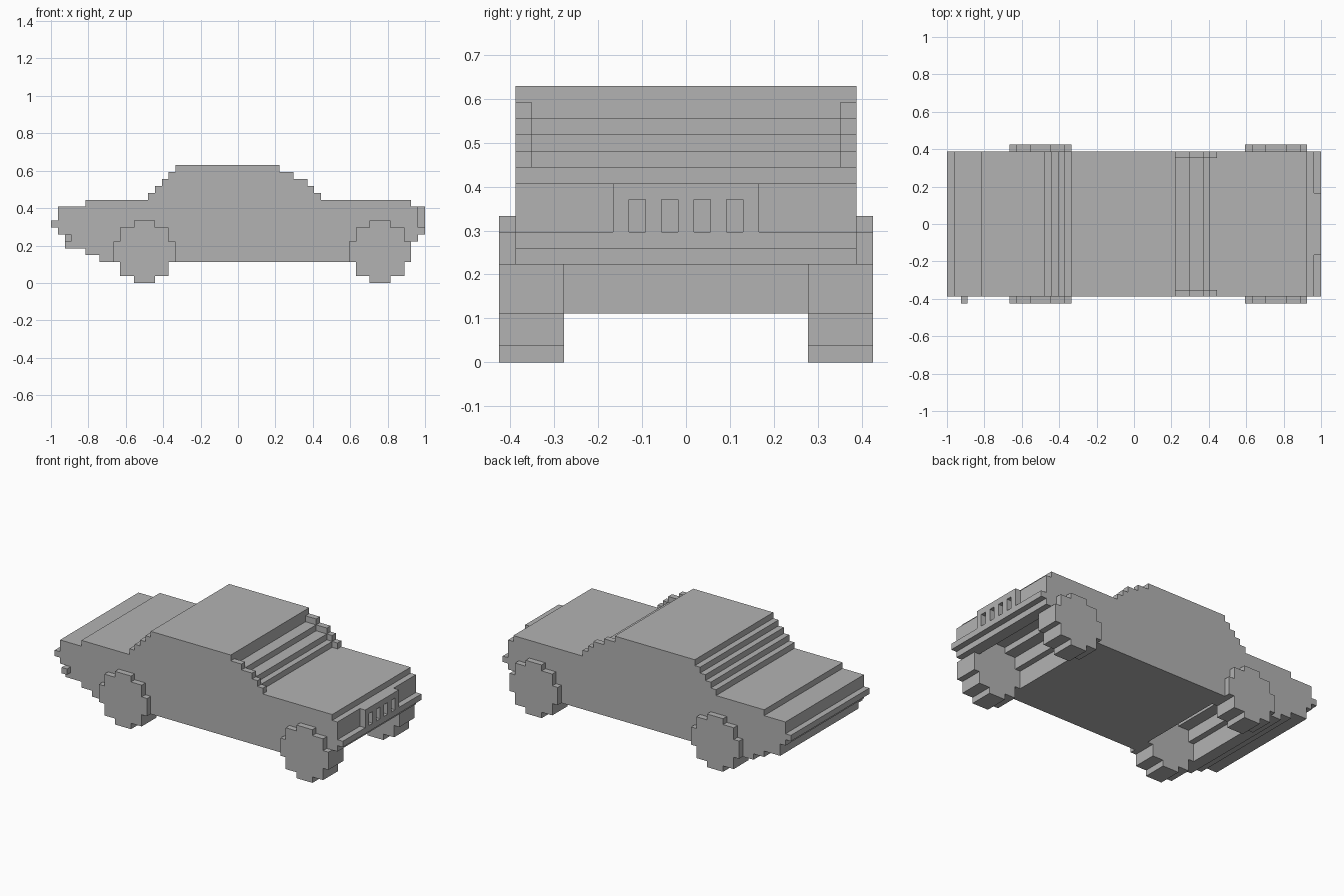
import bpy
import bmesh
from mathutils import Matrix, Vector

U = 2 / 54  # edge length of one block

cube = bpy.data.objects.get("Cube")
if cube:
    bpy.data.objects.remove(cube, do_unlink=True)

grey = bpy.data.materials.new("plain_grey")
grey.use_nodes = True
colour = (0.45, 0.45, 0.45, 1)
grey.diffuse_color = colour
grey.node_tree.nodes["Principled BSDF"].inputs["Base Color"].default_value = colour


def finish(name, bm):
    """Scale from blocks to units and link the part."""
    bmesh.ops.recalc_face_normals(bm, faces=bm.faces)
    bm.transform(Matrix.Scale(U, 4))
    mesh = bpy.data.meshes.new(name)
    bm.to_mesh(mesh)
    bm.free()
    mesh.materials.append(grey)
    obj = bpy.data.objects.new(name, mesh)
    bpy.context.collection.objects.link(obj)
    return obj


def extrude_profile(name, outline, y0, y1):
    """Extrude a side outline of (x, z) points across the width."""
    bm = bmesh.new()
    face = bm.faces.new([bm.verts.new((x, y0, z)) for x, z in outline])
    result = bmesh.ops.extrude_face_region(bm, geom=[face], use_keep_orig=True)
    moved = [v for v in result["geom"] if isinstance(v, bmesh.types.BMVert)]
    bmesh.ops.translate(bm, vec=(0, y1 - y0, 0), verts=moved)
    return finish(name, bm)


def boxes(name, spans):
    """One part made of boxes, each given by its low and high corner."""
    bm = bmesh.new()
    for low, high in spans:
        low, high = Vector(low), Vector(high)
        place = Matrix.Translation((low + high) / 2) @ Matrix.Diagonal((high - low).to_4d())
        place[3][3] = 1
        bmesh.ops.create_cube(bm, size=1, matrix=place)
    return finish(name, bm)


def steps(x, z, moves):
    """Stepped line: moves alternate between a new x and a new z."""
    points = [(x, z)]
    for i, value in enumerate(moves):
        x, z = (x, value) if i % 2 else (value, z)
        points.append((x, z))
    return points


# Stepped round outline shared by wheels and wheel arches
quarter = steps(-4.5, 1.5, [-3.5, 3.5, -1.5, 4.5])
upper_half = quarter + [(-x, z) for x, z in reversed(quarter)]
round_outline = upper_half + [(-x, -z) for x, z in upper_half]
axles = {"rear": -13.5, "front": 20.5}


def place_round(points, cx):
    return [(cx + x, 4.5 + z) for x, z in points]


# Body: underside with open wheel arches, bumpers, bonnet, cabin and boot
outline = steps(-27, 8, [-26, 7, -25, 5, -22, 4, -20, 3, -18])
outline += place_round(upper_half, axles["rear"])
outline += [(-9, 3), (16, 3)]
outline += place_round(upper_half, axles["front"])[:-1]
outline += steps(26, 6, [26, 7, 27, 8, 26, 11, 25, 12, 11, 13, 10, 14, 8, 15,
                         6, 17, -9, 16, -10, 15, -11, 14, -12, 13, -13, 12,
                         -22, 11, -26, 9, -27])[1:]
extrude_profile("body", outline, -10.5, 10.5)

# Wheels
for end, cx in axles.items():
    for side, y0 in (("right", -11.5), ("left", 7.5)):
        extrude_profile(f"{end}_{side}_wheel", place_round(round_outline, cx), y0, y0 + 4)

# Raised pillars beside the recessed windscreen
for side, y0 in (("right", -10.5), ("left", 9.5)):
    treads = [(6, 8), (8, 10), (10, 11), (11, 12)]
    boxes(f"{side}_windscreen_pillar",
          [((a, y0, 15 - i), (b, y0 + 1, 16 - i)) for i, (a, b) in enumerate(treads)])

# Grille: top rail with five bars leaving four slots
bars = [((26, y - 0.5, 8), (27, y + 0.5, 10)) for y in range(-4, 5, 2)]
boxes("grille", bars + [((26, -4.5, 10), (27, 4.5, 11))])

# Exhaust stub on the right side only
boxes("exhaust", [((-25, -11.5, 6), (-24, -10.5, 7))])
